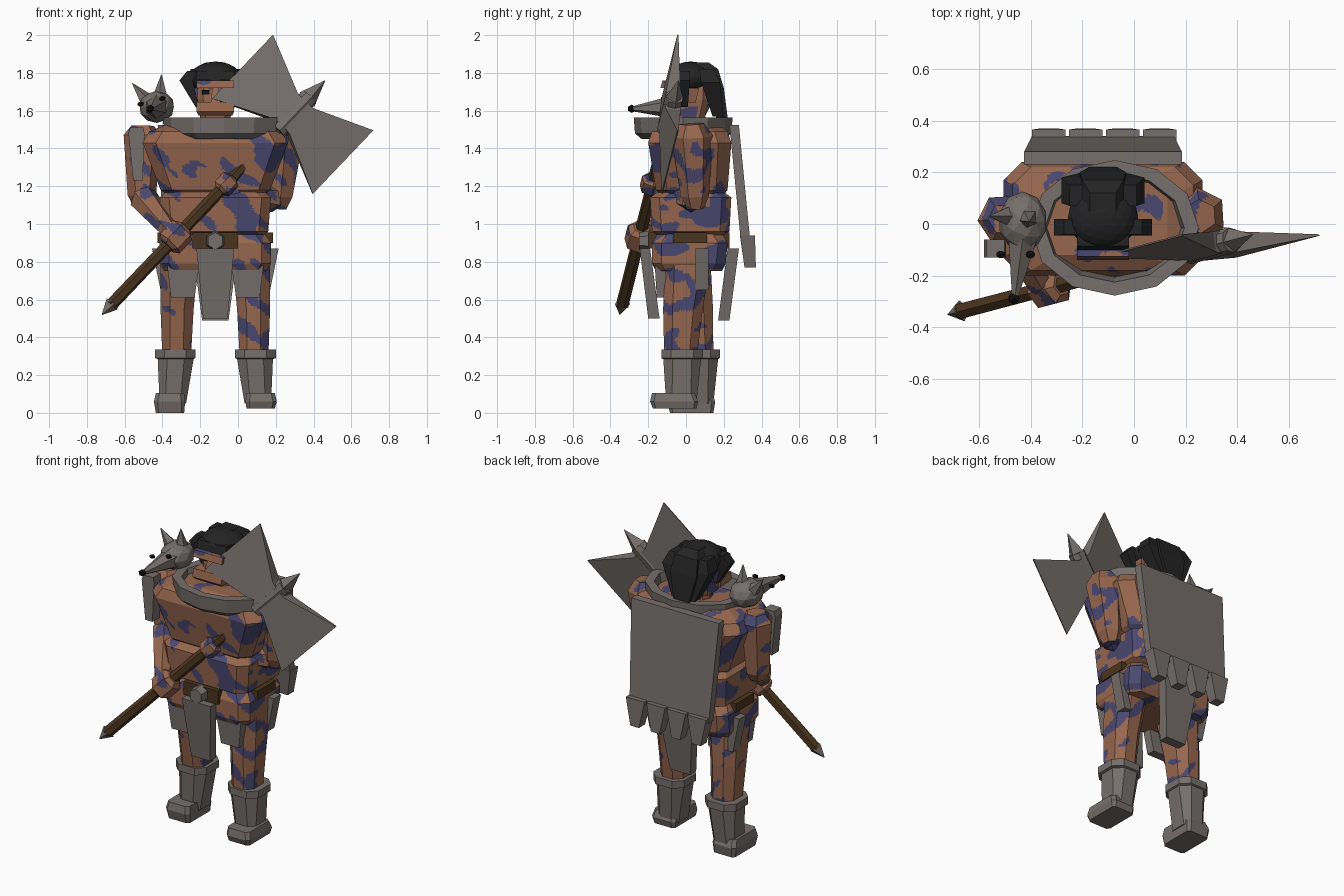
import bpy, bmesh, math
from mathutils import Vector, Matrix, noise

if "Cube" in bpy.data.objects:
    bpy.data.objects.remove(bpy.data.objects["Cube"])

C = -0.12  # body centre line in x


def material(name, rgb):
    m = bpy.data.materials.new(name)
    m.use_nodes = True
    m.diffuse_color = (*rgb, 1)
    m.node_tree.nodes["Principled BSDF"].inputs["Base Color"].default_value = (*rgb, 1)
    return m


SKIN = material("skin", (0.31, 0.135, 0.077))
PAINT = material("blue_body_paint", (0.068, 0.064, 0.16))
GREY = material("grey_hide", (0.18, 0.16, 0.15))
HAIR = material("black_hair", (0.017, 0.017, 0.017))
WOOD = material("brown_wood", (0.07, 0.036, 0.013))
DARK = material("dark_eye", (0.006, 0.006, 0.007))


def paint_stripes(bm):
    """Cut the skin finely and mark diagonal blotches of body paint."""
    bmesh.ops.triangulate(bm, faces=bm.faces[:])
    for _ in range(6):
        long_edges = [e for e in bm.edges if e.calc_length() > 0.022]
        if not long_edges:
            break
        bmesh.ops.subdivide_edges(bm, edges=long_edges, cuts=1, use_grid_fill=True)
        bmesh.ops.triangulate(bm, faces=bm.faces[:])
    for f in bm.faces:
        p = f.calc_center_median()
        across, along = 0.65 * p.x + 0.75 * p.z, 0.75 * p.x - 0.65 * p.z
        n = noise.noise(Vector((across * 15, along * 6.5, p.y * 8)))
        f.material_index = 1 if n > 0.21 else 0


def finish(name, bm, mat):
    bmesh.ops.recalc_face_normals(bm, faces=bm.faces[:])
    if mat == SKIN:
        paint_stripes(bm)
    me = bpy.data.meshes.new(name)
    bm.to_mesh(me)
    bm.free()
    me.materials.append(mat)
    if mat == SKIN:
        me.materials.append(PAINT)
    ob = bpy.data.objects.new(name, me)
    bpy.context.collection.objects.link(ob)


def loft(name, mat, rings, loop=False):
    bm = bmesh.new()
    vs = [[bm.verts.new(p) for p in r] for r in rings]
    pairs = list(zip(vs, vs[1:])) + ([(vs[-1], vs[0])] if loop else [])
    for a, b in pairs:
        for i in range(len(a)):
            j = (i + 1) % len(a)
            bm.faces.new((a[i], a[j], b[j], b[i]))
    if not loop:
        bm.faces.new(vs[0])
        bm.faces.new(vs[-1])
    finish(name, bm, mat)


def section(z, x0, x1, y0, y1, c=0):
    """Rectangle, or octagon when the corner cut c is set."""
    if not c:
        pts = [(x0, y0), (x1, y0), (x1, y1), (x0, y1)]
    else:
        pts = [(x0 + c, y0), (x1 - c, y0), (x1, y0 + c), (x1, y1 - c),
               (x1 - c, y1), (x0 + c, y1), (x0, y1 - c), (x0, y0 + c)]
    return [Vector((C + x, y, z)) for x, y in pts]


def stack(name, mat, *secs, side=1):
    """Stacked sections; x runs from the body centre, side=-1 mirrors it."""
    rings = []
    for z, x0, x1, *rest in secs:
        if side < 0:
            x0, x1 = -x1, -x0
        rings.append(section(z, x0, x1, *rest))
    loft(name, mat, rings)


def limb(name, mat, a, b, ra, rb, n=6, cap=0.0):
    """Tapered prism from a to b; cap adds narrowed ends."""
    a, b = Vector(a), Vector(b)
    q = (b - a).to_track_quat('Z', 'X')
    stops = [(0, ra), (1, rb)]
    if cap:
        stops = [(0, ra * .6), (cap, ra), (1 - cap, rb), (1, rb * .6)]
    rings = []
    for t, r in stops:
        rings.append([a.lerp(b, t) + q @ Vector((r * math.cos(k * math.tau / n),
                      r * math.sin(k * math.tau / n), 0)) for k in range(n)])
    loft(name, mat, rings)


def ball(name, mat, centre, size, cuts=2):
    bm = bmesh.new()
    bmesh.ops.create_icosphere(bm, subdivisions=cuts, radius=1,
                               matrix=Matrix.Translation(centre) @ Matrix.Diagonal((*size, 1)))
    finish(name, bm, mat)


# Torso
stack("chest", SKIN, (1.14, -.24, .24, -.12, .19, .05), (1.18, -.29, .29, -.16, .22, .06),
      (1.43, -.385, .385, -.2, .24, .07), (1.49, -.35, .35, -.18, .22, .07),
      (1.53, -.25, .25, -.12, .17, .07))
stack("abdomen", SKIN, (.93, -.24, .24, -.13, .18, .05), (.96, -.28, .28, -.18, .23, .05),
      (1.14, -.295, .295, -.19, .24, .05), (1.17, -.26, .26, -.15, .2, .05))
stack("pelvis", SKIN, (.75, -.27, .27, -.16, .19, .05), (.79, -.295, .295, -.18, .21, .05),
      (.9, -.295, .295, -.18, .22, .05), (.95, -.26, .26, -.15, .19, .05))

# Belt panels and buckle
for y, label in ((-.2, "front"), (.18, "back")):
    stack(label + "_belt_panel", WOOD, (.87, -.12, .12, y, y + .05), (.955, -.12, .12, y, y + .05))
for s, label in ((-1, "right"), (1, "left")):
    stack(label + "_belt_panel", WOOD, (.9, .25, .305, -.07, .11), (.955, .25, .305, -.07, .11),
          side=s)
limb("belt_buckle", GREY, (C, -.19, .91), (C, -.25, .91), .055, .045)

# Hanging hides around the hips
stack("front_loincloth", GREY, (.5, -.065, .065, -.2, -.14), (.87, -.1, .1, -.245, -.19))
stack("back_loincloth", GREY, (.49, -.07, .07, .17, .23), (.87, -.12, .12, .22, .28))
for s, label in ((-1, "right"), (1, "left")):
    stack(label + "_front_hip_hide", GREY, (.61, .11, .235, -.155, -.1),
          (.78, .085, .255, -.165, -.11), side=s)
    stack(label + "_side_hip_hide", GREY, (.65, .24, .29, .05, .12),
          (.87, .29, .335, .05, .12), side=s)

# Legs and boots, left leg a step ahead
for s, label, dy, lift in ((-1, "right", .055, 0), (1, "left", -.035, .022)):
    stack(label + "_leg", SKIN, (.28, .13, .28, dy - .08, dy + .09, .04),
          (.55, .115, .29, dy * .6 - .1, dy * .6 + .11, .05),
          (.8, .09, .29, -.11, .13, .05), side=s)
    stack(label + "_boot_shaft", GREY, (.05, .155, .295, dy - .07, dy + .09, .03),
          (.285, .115, .305, dy - .085, dy + .115, .05),
          (.29, .105, .32, dy - .095, dy + .125, .05),
          (.335, .105, .32, dy - .095, dy + .125, .05), side=s)
    stack(label + "_boot_foot", GREY, (lift, .165, .315, dy - .14, dy + .09, .015),
          (.06, .16, .325, dy - .155, dy + .1, .02),
          (.105, .165, .315, dy - .145, dy + .08, .02), side=s)

# Collar ring
rings = []
for z, rx, ry in ((1.45, .27, .22), (1.48, .315, .255), (1.565, .325, .262),
                  (1.565, .27, .21), (1.48, .25, .19)):
    rings.append([Vector((-.075 + rx * math.cos(k * math.tau / 12),
                          -.015 + ry * math.sin(k * math.tau / 12), z)) for k in range(12)])
loft("collar", GREY, rings, loop=True)

# Stiff back hide with tassels
stack("back_hide", GREY, (.91, -.275, .275, .29, .34), (1.525, -.305, .305, .23, .28))
for i in range(4):
    x = -.21 + i * .143
    stack(f"back_tassel_{i + 1}", GREY, (.77, x - .03, x + .03, .31, .37),
          (.94, x - .065, x + .065, .285, .365))

# Head
limb("neck", SKIN, (C, .03, 1.48), (C, .03, 1.62), .075, .07, 8)
stack("head", SKIN, (1.56, -.08, .08, -.07, .1, .03), (1.66, -.095, .095, -.08, .12, .03),
      (1.8, -.09, .09, -.07, .12, .03))
stack("jaw", SKIN, (1.575, -.09, .09, -.12, -.03), (1.595, -.1, .1, -.14, -.03),
      (1.645, -.1, .1, -.13, -.03))
stack("brow", SKIN, (1.72, -.1, .1, -.135, -.04), (1.76, -.1, .1, -.125, -.04))
stack("nose", SKIN, (1.64, -.025, .025, -.13, -.06), (1.73, -.015, .015, -.1, -.06))
for s, label in ((-1, "right"), (1, "left")):
    stack(label + "_eye", DARK, (1.685, .03, .07, -.085, -.077),
          (1.71, .03, .07, -.085, -.077), side=s)
    stack(label + "_ear", SKIN, (1.64, .08, .105, .0, .05), (1.72, .08, .125, .0, .07), side=s)

# Hair cap, fringe and hanging locks
ball("hair_cap", HAIR, (C, .025, 1.775), (.135, .122, .085), 3)
stack("hair_fringe", HAIR, (1.762, -.1, .1, -.1, -.03), (1.81, -.1, .1, -.085, -.03))
for s, label in ((-1, "right"), (1, "left")):
    stack(label + "_front_lock", HAIR, (1.62, .085, .105, -.03, .01),
          (1.76, .12, .19, -.045, .02), (1.81, .07, .15, -.04, .02), side=s)
    stack(label + "_back_lock", HAIR, (1.57, .03, .08, .14, .2), (1.75, .08, .16, .08, .18),
          (1.82, .04, .13, .07, .15), side=s)
stack("back_lock", HAIR, (1.53, -.045, .045, .17, .225), (1.72, -.09, .09, .11, .2),
      (1.82, -.08, .08, .08, .17), (1.855, -.05, .05, .05, .12))

# Axe placed on its own frame: u along the shaft, v across the blades
butt, head = Vector((-.72, -.35, .52)), Vector((.29, -.085, 1.58))
u = (head - butt).normalized()
v = Vector((u.z, 0, -u.x)).normalized()
w = u.cross(v)


def axe(a, b, c):
    return head + u * a + v * b + w * c


limb("axe_shaft", WOOD, butt + u * .07, axe(-.48, 0, 0), .034, .032)
limb("axe_neck", WOOD, axe(-.48, 0, 0), head, .032, .03)
limb("axe_butt_spike", GREY, butt + u * .08, butt, .042, .002, 4)
limb("axe_socket", GREY, axe(-.12, 0, 0), axe(.13, 0, 0), .05, .05, 8)
limb("axe_top_spike", GREY, axe(.11, 0, 0), axe(.25, 0, 0), .055, .002, 4)
for s, label in ((-1, "upper"), (1, "lower")):
    loft(label + "_axe_blade", GREY,
         [[axe(i * a, s * b, j * t) for i, j in ((-1, -1), (1, -1), (1, 1), (-1, 1))]
          for a, b, t in ((.09, .02, .045), (.095, .06, .04), (.237, .367, .003))])

# Right arm and hand
limb("right_upper_arm", SKIN, (-.505, .02, 1.52), (-.51, .01, 1.1), .1, .075, 6, .12)
limb("right_forearm", SKIN, (-.52, .02, 1.16), (-.35, -.26, .95), .078, .05, 6, .12)
limb("right_hand", SKIN, axe(-.98, 0, 0), axe(-.84, 0, 0), .075, .075, 6, .15)
loft("right_arm_plate", GREY, [[Vector((x, y, z)) for x, y in
     ((x0, -.13), (x1, -.13), (x1, -.06), (x0, -.06))]
     for z, x0, x1 in ((1.23, -.555, -.505), (1.48, -.58, -.495), (1.51, -.57, -.5))])

# Left arm and hand, reaching across the chest
limb("left_upper_arm", SKIN, (.255, .03, 1.53), (.215, .05, 1.08), .11, .075, 6, .15)
limb("left_forearm", SKIN, (.22, .06, 1.13), (-.06, -.15, 1.18), .075, .05, 6, .12)
limb("left_hand", SKIN, axe(-.57, 0, -.01), axe(-.47, 0, -.01), .055, .055, 6, .15)

# Beast head resting on the right shoulder
beast = Vector((-.43, .01, 1.62))
ball("beast_skull", GREY, beast, (.095, .115, .085))
limb("beast_snout", GREY, beast + Vector((0, -.06, 0)), (-.46, -.28, 1.61), .065, .014, 6)
ball("beast_nose", DARK, (-.465, -.287, 1.61), (.024, .024, .022), 1)
for label, base, tip in (("right", (-.49, .03, 1.66), (-.56, .03, 1.745)),
                         ("left", (-.41, .02, 1.68), (-.405, .01, 1.79))):
    limb(f"beast_{label}_ear", GREY, base, tip, .04, .002, 5)
for label, x, z in (("right", -.515, 1.635), ("left", -.4, 1.665)):
    ball(f"beast_{label}_eye", DARK, (x, -.118, z), (.02, .016, .014), 1)
